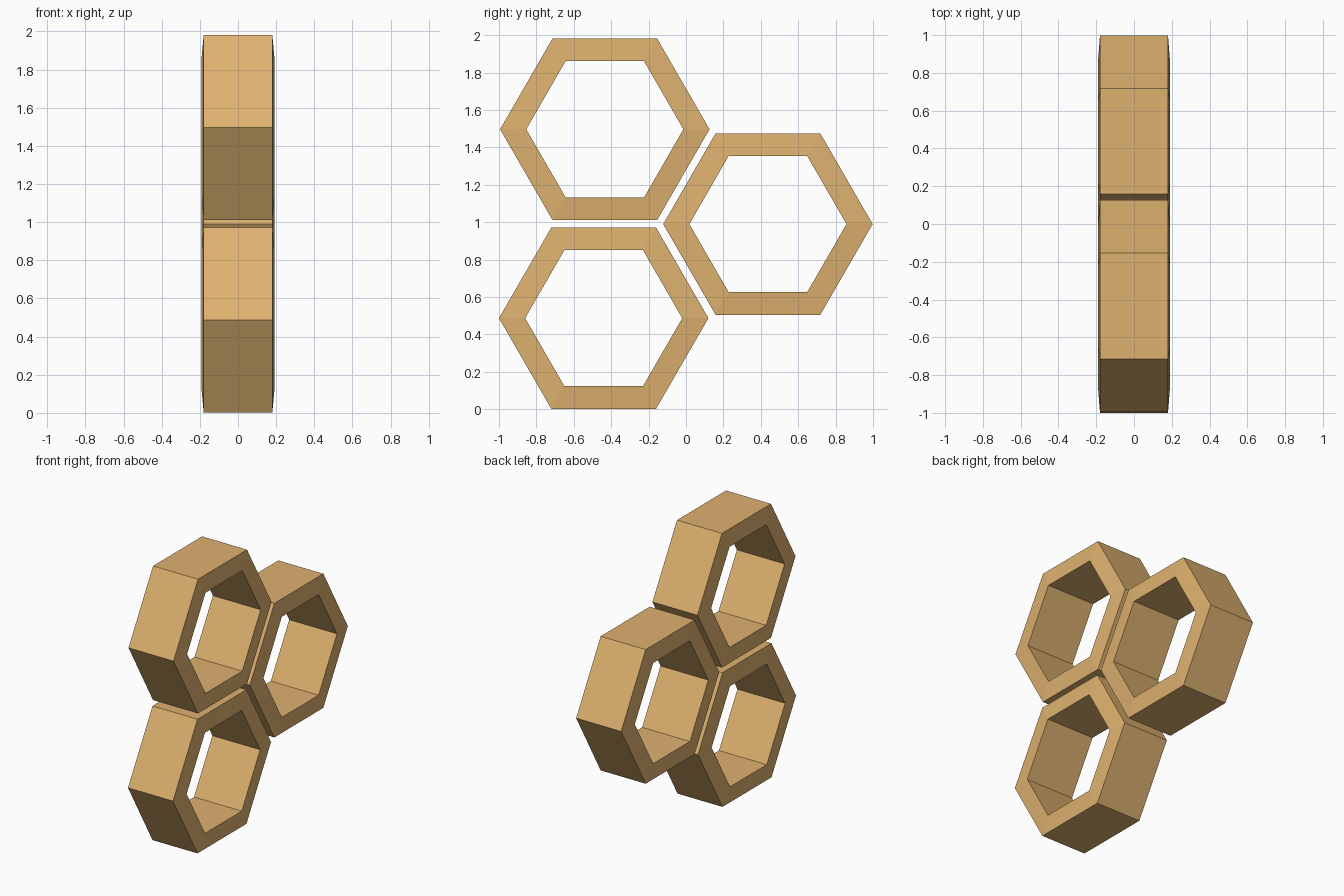
import bpy, bmesh
from math import cos, sin, pi

if "Cube" in bpy.data.objects:
    bpy.data.objects.remove(bpy.data.objects["Cube"])

wood = bpy.data.materials.new("wood")
wood.diffuse_color = (0.73, 0.44, 0.16, 1)
wood.use_nodes = True
wood.node_tree.nodes["Principled BSDF"].inputs["Base Color"].default_value = wood.diffuse_color

# Hexagonal ring cross-section: (radius, half depth); faces rise slightly to the inner rim
PROFILE = [(0.56, 0.18), (0.42, 0.191), (0.42, -0.191), (0.56, -0.18)]


def hex_ring(name, y, z):
    bm = bmesh.new()
    loops = [[bm.verts.new((x, r * cos(i * pi / 3), r * sin(i * pi / 3)))
              for r, x in PROFILE] for i in range(6)]
    for i in range(6):
        a, b = loops[i], loops[(i + 1) % 6]
        for j in range(4):
            k = (j + 1) % 4
            bm.faces.new((a[j], b[j], b[k], a[k]))
    bmesh.ops.recalc_face_normals(bm, faces=bm.faces)
    mesh = bpy.data.meshes.new(name)
    bm.to_mesh(mesh)
    bm.free()
    mesh.materials.append(wood)
    ob = bpy.data.objects.new(name, mesh)
    ob.location = (0, y, z)
    bpy.context.collection.objects.link(ob)


# Three shelf cells clustered in a honeycomb
hex_ring("lower_hexagon_shelf", -0.44, 0.487)
hex_ring("upper_hexagon_shelf", -0.434, 1.497)
hex_ring("side_hexagon_shelf", 0.438, 0.99)
